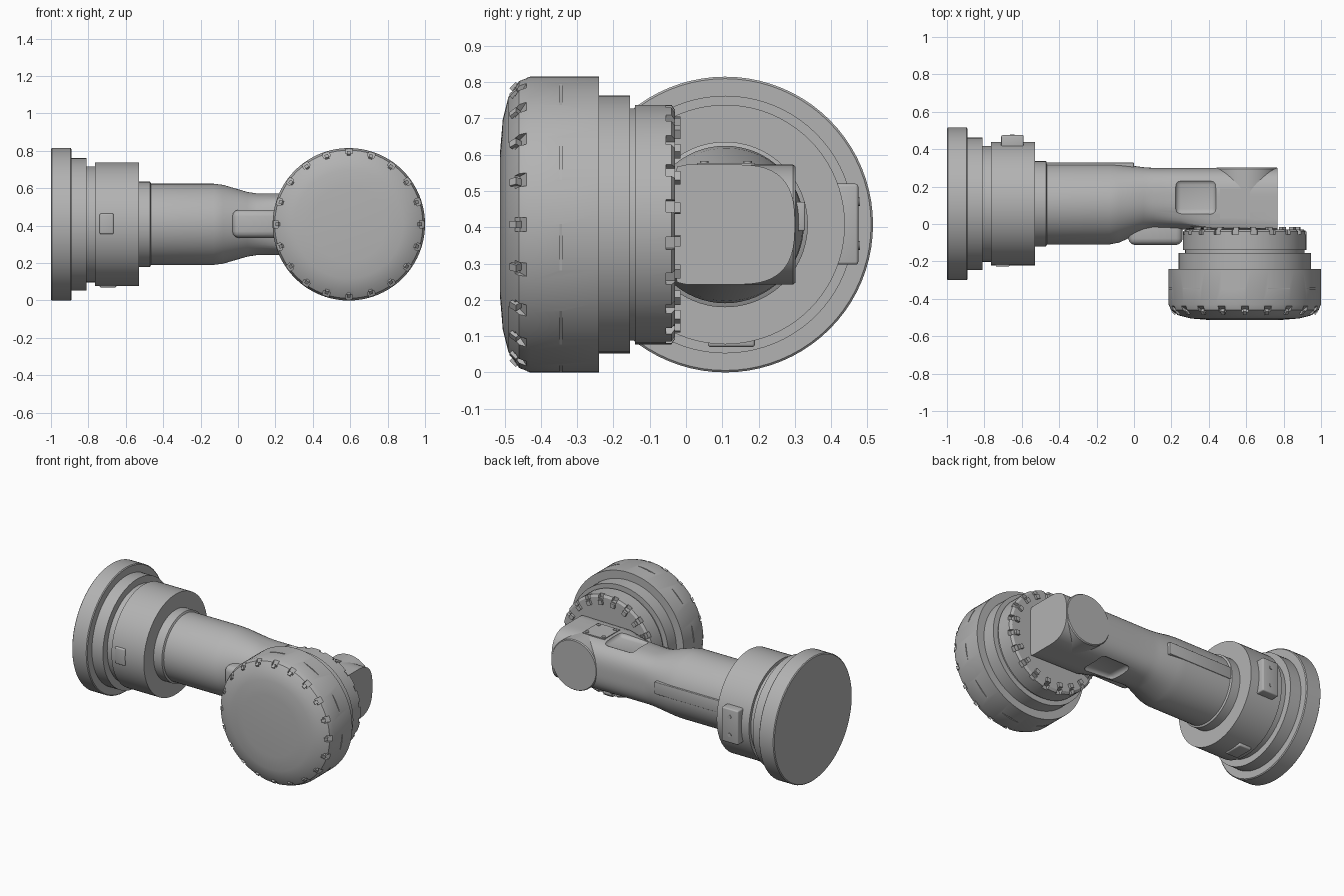
import bpy, bmesh, math
from mathutils import Matrix, Vector

cube = bpy.data.objects.get("Cube")
if cube:
    bpy.data.objects.remove(cube, do_unlink=True)

GREY = (0.45, 0.45, 0.45, 1)
mat = bpy.data.materials.new("machine grey")
mat.use_nodes = True
mat.diffuse_color = GREY
mat.node_tree.nodes["Principled BSDF"].inputs["Base Color"].default_value = GREY

MID = 0.4075                                  # height of both joint axes
ARM_Y = 0.108                                 # depth of the arm axis
DRUM = Vector((0.5925, 0, MID))               # wrist drum axis, along y
FLANGE = Vector((0, ARM_Y, MID))              # shoulder axis, along x
TURN = {"X": Matrix.Rotation(math.pi / 2, 4, "Y"),
        "Y": Matrix.Rotation(-math.pi / 2, 4, "X"),
        "Z": Matrix.Identity(4)}


def finish(name, bm, smooth=True):
    bmesh.ops.recalc_face_normals(bm, faces=bm.faces)
    mesh = bpy.data.meshes.new(name)
    bm.to_mesh(mesh)
    bm.free()
    obj = bpy.data.objects.new(name, mesh)
    bpy.context.collection.objects.link(obj)
    mesh.materials.append(mat)
    if smooth:
        shade(obj)
    return obj


def activate(obj):
    bpy.ops.object.select_all(action="DESELECT")
    obj.select_set(True)
    bpy.context.view_layer.objects.active = obj


def shade(obj):
    activate(obj)
    bpy.ops.object.shade_smooth_by_angle(angle=math.radians(30))


def lathe(name, profile, axis, centre):
    """Turn (position, radius) pairs around an axis."""
    bm = bmesh.new()
    verts = [bm.verts.new((r, 0, h)) for h, r in profile]
    edges = [bm.edges.new(pair) for pair in zip(verts, verts[1:])]
    bmesh.ops.spin(bm, geom=verts + edges, axis=(0, 0, 1), cent=(0, 0, 0),
                   angle=math.tau, steps=80)
    bmesh.ops.remove_doubles(bm, verts=bm.verts, dist=0.0001)
    bm.transform(Matrix.Translation(centre) @ TURN[axis])
    return finish(name, bm)


def boxes(name, items):
    """One mesh of boxes, each given by a placement matrix and a size."""
    bm = bmesh.new()
    for place, size in items:
        bmesh.ops.create_cube(bm, size=1, matrix=place @ Matrix.Diagonal((*size, 1)))
    return finish(name, bm, False)


def block(name, low, high, bevel=0):
    low, high = Vector(low), Vector(high)
    obj = boxes(name, [(Matrix.Translation((low + high) / 2), high - low)])
    if bevel:
        mod = obj.modifiers.new("rounding", "BEVEL")
        mod.width, mod.segments = bevel, 3
        activate(obj)
        bpy.ops.object.modifier_apply(modifier=mod.name)
        shade(obj)
    return obj


def cut(obj, cutter):
    cutter.hide_render = True
    mod = obj.modifiers.new("cut", "BOOLEAN")
    mod.operation, mod.solver, mod.object = "DIFFERENCE", "EXACT", cutter
    activate(obj)
    bpy.ops.object.modifier_apply(modifier=mod.name)
    bpy.data.objects.remove(cutter, do_unlink=True)
    shade(obj)


def ring(count, radius, y, size, tilt=0, offset=0):
    """Box placements spaced around the drum axis."""
    return [(Matrix.Translation(DRUM + Vector((0, y, 0)))
             @ Matrix.Rotation(math.tau * (k + offset) / count, 4, "Y")
             @ Matrix.Translation((radius, 0, 0))
             @ Matrix.Rotation(tilt, 4, "Z"), size) for k in range(count)]


# Shoulder flange with stepped collars
lathe("shoulder_flange", [
    (-1, 0), (-1, 0.402), (-0.995, MID), (-0.895, MID), (-0.89, 0.402),
    (-0.89, 0.355), (-0.81, 0.355), (-0.81, 0.31), (-0.765, 0.31),
    (-0.765, 0.33), (-0.53, 0.33), (-0.53, 0.228), (-0.47, 0.228),
    (-0.455, 0.2), (-0.455, 0)], "X", FLANGE)

# Wrist drum with domed cap, bolt notches and seam slots
drum = lathe("wrist_drum", [
    (-0.5125, 0), (-0.5125, 0.2), (-0.505, 0.29), (-0.49, 0.35),
    (-0.46, 0.396), (-0.43, MID), (-0.24, MID), (-0.24, 0.355),
    (-0.155, 0.355), (-0.155, 0.32), (-0.14, 0.32), (-0.14, 0.33),
    (-0.04, 0.33), (-0.03, 0.315), (-0.03, 0)], "Y", DRUM)
cut(drum, boxes("notch_cutter",
                ring(20, 0.405, -0.47, (0.05, 0.055, 0.038), 0.5)
                + ring(10, 0.412, -0.345, (0.02, 0.007, 0.13), offset=0.25)
                + ring(20, 0.33, -0.035, (0.05, 0.04, 0.035), offset=0.5)))
boxes("cap_bolts", ring(20, 0.375, -0.469, (0.024, 0.025, 0.02), 0.8))
boxes("rear_bolts", ring(20, 0.285, -0.03, (0.028, 0.03, 0.028), offset=0.5))


# Arm: round tube lofted into a squared wrist housing
def section(bm, x, blend, front_power):
    loop = []
    for k in range(64):
        a = math.tau * k / 64
        c, s = math.cos(a), math.sin(a)
        n = front_power if c < 0 else 2.8
        r = (abs(c) ** n + abs(s) ** n) ** (-1 / n)
        tube = Vector((x, ARM_Y + 0.217 * c, MID + 0.217 * s))
        housing = Vector((x, 0.135 + 0.165 * r * c, MID + 0.165 * r * s))
        loop.append(bm.verts.new(tube.lerp(housing, blend)))
    return loop


bm = bmesh.new()
stations = [(-0.5, 0, 2), (-0.13, 0, 2), (-0.08, 0.12, 2), (0.05, 0.85, 2.2),
            (0.1, 1, 2.3), (0.25, 1, 2.8), (0.42, 1, 12), (0.768, 1, 20)]
loops = [section(bm, *s) for s in stations]
for one, two in zip(loops, loops[1:]):
    for k in range(64):
        j = (k + 1) % 64
        bm.faces.new((one[k], one[j], two[j], two[k]))
bm.faces.new(loops[0])
bm.faces.new(loops[-1])
arm = finish("arm", bm)
cut(arm, block("top_pocket_cutter", (0.22, 0.05, 0.55), (0.44, 0.24, 0.65), 0.03))
cut(arm, block("bottom_pocket_cutter", (0.22, 0.05, 0.15), (0.44, 0.24, 0.27), 0.03))

# Rear round cover of the wrist housing
lathe("wrist_rear_cover", [(0.05, 0), (0.05, 0.165), (0.295, 0.165),
                           (0.302, 0.16), (0.302, 0)], "Y", DRUM + Vector((0.01, 0, 0)))

# Fairing, rear strip and screwed top plate
block("front_fairing", (-0.03, -0.112, 0.335), (0.26, 0.05, 0.485), 0.035)
block("rear_strip", (-0.47, 0.29, 0.39), (0, 0.328, 0.47), 0.004)
block("top_plate", (0.46, 0.03, 0.568), (0.62, 0.19, 0.577))
for x in (0.48, 0.6):
    for y in (0.05, 0.17):
        lathe("plate_screw", [(0.57, 0), (0.57, 0.012), (0.582, 0.012), (0.582, 0)],
              "Z", (x, y, 0))

# Connector box and small lugs on the shoulder collar
block("connector_box", (-0.71, 0.4, 0.297), (-0.59, 0.475, 0.52), 0.008)
for z in (0.35, 0.47):
    lathe("connector_screw", [(0.46, 0), (0.46, 0.012), (0.479, 0.012), (0.479, 0)],
          "Y", (-0.65, 0, z))
block("front_lug", (-0.74, -0.228, 0.355), (-0.665, -0.15, 0.465), 0.008)
block("bottom_lug", (-0.74, 0.06, 0.07), (-0.65, 0.19, 0.15), 0.008)
